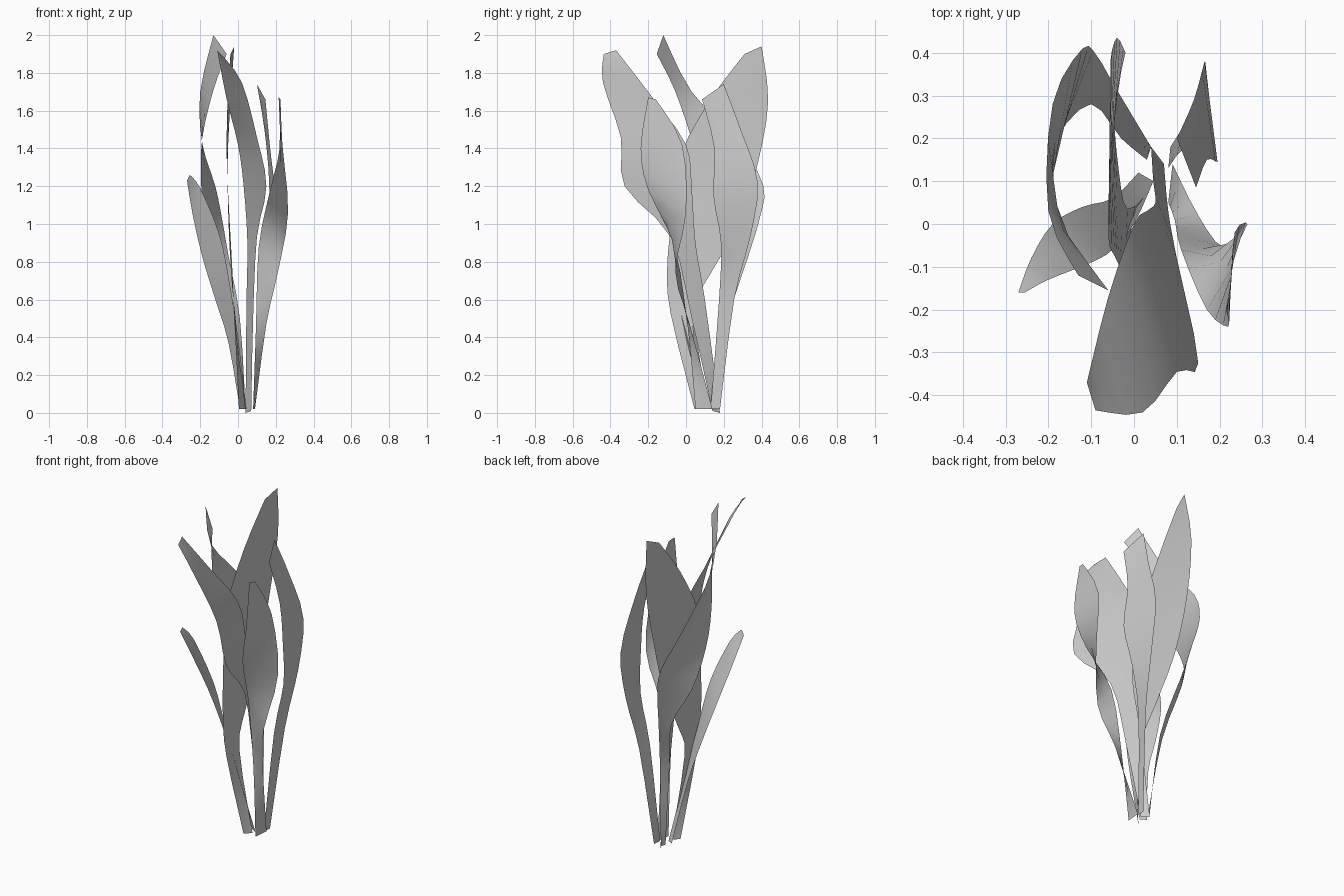
import bpy
import bmesh
from mathutils import Vector

cube = bpy.data.objects.get("Cube")
if cube:
    bpy.data.objects.remove(cube, do_unlink=True)


def make_material(name, color):
    material = bpy.data.materials.new(name)
    material.use_nodes = True
    material.diffuse_color = color
    material.node_tree.nodes["Principled BSDF"].inputs["Base Color"].default_value = color
    return material


leaf_grey = make_material("leaf grey", (0.6, 0.6, 0.6, 1))


def smooth_path(points, rows_per_segment):
    """Resample a guide path as a Catmull-Rom curve through its points."""
    points = [Vector(p) for p in points]
    padded = [points[0]] + points + [points[-1]]
    samples = []
    for segment in range(len(points) - 1):
        before, start, end, after = padded[segment:segment + 4]
        tangent_in = (end - before) / 2
        tangent_out = (after - start) / 2
        for row in range(rows_per_segment):
            t = row / rows_per_segment
            blend = t * t * (3 - 2 * t)
            samples.append(start.lerp(end, blend)
                           + tangent_in * (t * (1 - t) ** 2)
                           - tangent_out * (t * t * (1 - t)))
    return samples + [points[-1]]


def make_leaf(name, front_edge, back_edge, rows_per_segment=3, columns=2):
    """Loft a thin blade between its front and back guide edges."""
    mesh = bpy.data.meshes.new(name)
    leaf = bpy.data.objects.new(name, mesh)
    bpy.context.collection.objects.link(leaf)
    bm = bmesh.new()
    edges = zip(smooth_path(front_edge, rows_per_segment),
                smooth_path(back_edge, rows_per_segment))
    grid = [[bm.verts.new(a.lerp(b, c / columns)) for c in range(columns + 1)]
            for a, b in edges]
    for lower, upper in zip(grid, grid[1:]):
        for c in range(columns):
            bm.faces.new((lower[c], lower[c + 1], upper[c + 1], upper[c]))
    bm.to_mesh(mesh)
    bm.free()
    mesh.materials.append(leaf_grey)
    for polygon in mesh.polygons:
        polygon.use_smooth = True
    return leaf


# Broad blade leaning forward
make_leaf(
    "front_leaf",
    front_edge=[(.07, .14, .01), (.08, .03, .5), (.1, -.08, .93), (.15, -.325, 1.2),
                (.1, -.345, 1.46), (.02, -.44, 1.75), (-.09, -.435, 1.9)],
    back_edge=[(.04, .18, 0), (.045, .1, .6), (.05, .05, .9), (.03, .03, 1.2),
               (0, 0, 1.42), (-.06, -.17, 1.66), (-.11, -.37, 1.92)])

# Upright blade leaning back, narrow below and broad above
make_leaf(
    "back_leaf",
    front_edge=[(.005, .045, .02), (-.02, -.08, .52), (-.03, -.1, .76), (-.045, -.075, 1.03),
                (-.06, -.03, 1.36), (-.055, .13, 1.66), (-.04, .31, 1.9)],
    back_edge=[(.04, .08, .02), (-.015, .035, .52), (-.035, .12, .72), (-.05, .28, 1),
               (-.055, .38, 1.32), (-.04, .435, 1.65), (-.02, .4, 1.94)])

# Tall twisting blade that curls forward at its tip
make_leaf(
    "twisted_leaf",
    front_edge=[(.03, .15, .02), (-.03, .2, .5), (-.1, .28, .82), (-.18, .2, 1.02),
                (-.195, .09, 1.23), (-.19, .03, 1.45), (-.13, -.06, 1.71), (-.06, -.155, 1.9)],
    back_edge=[(.04, .18, .02), (.01, .23, .5), (-.05, .33, .83), (-.085, .39, 1.03),
               (-.12, .41, 1.2), (-.19, .28, 1.43), (-.2, .03, 1.7), (-.13, -.12, 2)])

# Short blade leaning to the side
make_leaf(
    "short_leaf",
    front_edge=[(.045, .1, .02), (0, 0, .4), (-.05, -.06, .72),
                (-.1, -.09, .95), (-.2, -.13, 1.19), (-.255, -.16, 1.26)],
    back_edge=[(.01, .12, .02), (-.05, .06, .37), (-.12, .04, .6),
               (-.19, 0, .83), (-.24, -.08, 1.05), (-.27, -.16, 1.23)])

# Narrow arching blade at the back
make_leaf(
    "arching_leaf",
    front_edge=[(.08, .13, .02), (.115, .175, .6), (.17, .185, .9),
                (.195, .145, 1.15), (.17, .15, 1.4), (.145, .085, 1.66)],
    back_edge=[(.085, .18, .02), (.13, .255, .6), (.16, .34, .93),
               (.165, .38, 1.22), (.14, .29, 1.5), (.1, .2, 1.74)])

# Turning blade at the side
make_leaf(
    "side_leaf",
    front_edge=[(.08, .05, .02), (.095, .01, .45), (.11, -.06, .88),
                (.17, -.2, 1.18), (.22, -.24, 1.4), (.215, -.2, 1.67)],
    back_edge=[(.09, .14, .02), (.15, .02, .47), (.21, -.055, .74),
               (.265, 0, 1.06), (.235, -.02, 1.42), (.225, -.16, 1.66)])
